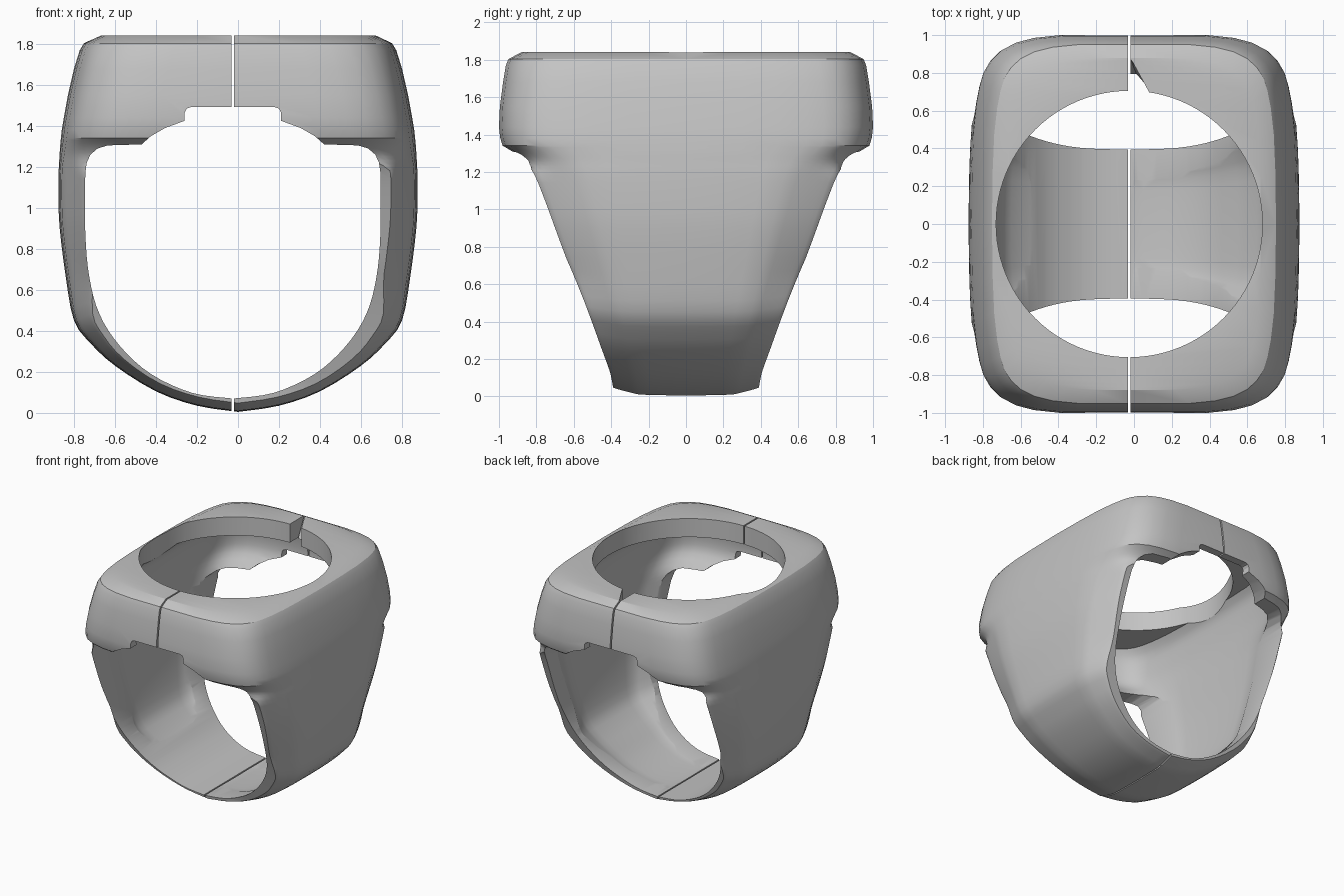
import bpy, bmesh, math
from mathutils import Vector

if "Cube" in bpy.data.objects:
    bpy.data.objects.remove(bpy.data.objects["Cube"])

MID = -0.025  # centre of the bore and of the split

metal = bpy.data.materials.new("grey metal")
metal.use_nodes = True
GREY = (0.55, 0.55, 0.55, 1)
metal.diffuse_color = GREY
metal.node_tree.nodes["Principled BSDF"].inputs["Base Color"].default_value = GREY


def make_object(name, bm):
    bmesh.ops.recalc_face_normals(bm, faces=bm.faces)
    mesh = bpy.data.meshes.new(name)
    bm.to_mesh(mesh)
    bm.free()
    obj = bpy.data.objects.new(name, mesh)
    bpy.context.collection.objects.link(obj)
    mesh.materials.append(metal)
    return obj


def smooth_path(points, steps):
    """Catmull-Rom through the points."""
    pts = [Vector(p) for p in points]
    out = []
    for i in range(len(pts) - 1):
        a, b, c, d = (pts[max(0, min(len(pts) - 1, i + k))] for k in (-1, 0, 1, 2))
        for k in range(steps):
            t = k / steps
            out.append(0.5 * (2 * b + (c - a) * t + (2 * a - 5 * b + 4 * c - d) * t * t
                              + (3 * b - a - 3 * c + d) * t ** 3))
    return out + [pts[-1]]


def ramp(v, lo, hi):
    t = max(0, min(1, (v - lo) / (hi - lo)))
    return t * t * (3 - 2 * t)


# Across the depth: fraction, inset on the head, inset on the shank
section = [(0, 0, 0), (.3, .004, .003), (.5, .012, .008), (.65, .028, .016),
           (.74, .045, .04), (.81, .065, .062), (.87, .10, .08), (.92, .15, .097),
           (.96, .225, .11), (.985, .32, .12), (1, .46, .13)]
section = [(-s, h, k) for s, h, k in reversed(section[1:])] + section


def loft(name, half):
    """Closed body from a half contour of (half width, height, half depth)."""
    rows = half + [Vector((-p.x, p.y, p.z)) for p in reversed(half[:-1])]
    bm = bmesh.new()
    grid = []
    for p in rows:
        inward = (Vector((0, max(p.y, .75))) - Vector((p.x, p.y))).normalized()
        head = ramp(p.y, 1.17, 1.35)
        low = .33 + .67 * ramp(p.y, .1, .7)
        line = []
        for s, h, k in section:
            inset = head * h + (1 - head) * k * low
            line.append(bm.verts.new((p.x + inward.x * inset, s * p.z, p.y + inward.y * inset)))
        grid.append(line)
    n = len(grid)
    for i in range(n):
        a, b = grid[i], grid[(i + 1) % n]
        for j in range(len(section) - 1):
            bm.faces.new((a[j], a[j + 1], b[j + 1], b[j]))
    for end in (0, -1):
        for i in range(n // 2):
            ends = [grid[k][end] for k in (i, i + 1, n - 2 - i, n - 1 - i)]
            bm.faces.new(list(dict.fromkeys(ends)))
    return make_object(name, bm)


# Outer body: crisp head, then lip and tapering shank
head_edge = [Vector(p) for p in (
    (.675, 1.84, .88), (.752, 1.803, .95), (.772, 1.77, .963), (.80, 1.68, .978),
    (.83, 1.55, .995), (.85, 1.44, 1.0), (.86, 1.38, .993))]
shank = smooth_path((
    (.864, 1.34, .98), (.868, 1.30, .915), (.871, 1.25, .855), (.875, 1.18, .808),
    (.876, 1.05, .755), (.87, .90, .70), (.84, .66, .612), (.80, .45, .535),
    (.72, .34, .495), (.60, .23, .455), (.40, .105, .41), (.20, .035, .395),
    (0, .005, .39)), 3)
ring = loft("ring_body", head_edge + shank)


def cut(cutter):
    cutter.hide_render = True
    mod = ring.modifiers.new("cut", 'BOOLEAN')
    mod.operation = 'DIFFERENCE'
    mod.solver = 'EXACT'
    mod.object = cutter
    bpy.ops.object.select_all(action='DESELECT')
    bpy.context.view_layer.objects.active = ring
    ring.select_set(True)
    bpy.ops.object.modifier_apply(modifier=mod.name)
    bpy.data.objects.remove(cutter)


# Hollow inside, leaving thin head walls, a top plate and a narrow rim on the shank
cut(loft("cavity_cutter", smooth_path((
    (.70, 1.69, .91), (.745, 1.62, .925), (.765, 1.50, .935), (.775, 1.40, .91),
    (.78, 1.28, .80), (.78, 1.18, .75), (.78, 1.05, .705), (.775, .90, .65),
    (.75, .66, .565), (.70, .45, .49), (.62, .35, .455), (.51, .262, .425),
    (.37, .165, .385), (.19, .093, .365), (0, .067, .36)), 3)))

# Finger opening: round below, squared shoulders and stepped arch above
lower = smooth_path((
    (0, .07), (.2, .098), (.4, .19), (.55, .325), (.65, .48), (.70, .66), (.72, .88),
    (.72, 1.17)), 4)
upper = [Vector(p) for p in (
    (.713, 1.22), (.695, 1.26), (.66, 1.29), (.61, 1.305), (.445, 1.31), (.40, 1.35),
    (.33, 1.39), (.235, 1.425), (.235, 1.465), (.225, 1.485), (.20, 1.493))]
side = lower + upper
outline = side + [Vector((-p.x, p.y)) for p in reversed(side[1:])]
bm = bmesh.new()
face = bm.faces.new([bm.verts.new((p.x + MID, -1.3, p.y)) for p in outline])
moved = bmesh.ops.extrude_face_region(bm, geom=[face])["geom"]
bmesh.ops.translate(bm, vec=(0, 2.6, 0), verts=[v for v in moved if isinstance(v, bmesh.types.BMVert)])
cut(make_object("finger_cutter", bm))

# Round stone seat through the top
bm = bmesh.new()
bmesh.ops.create_cone(bm, cap_ends=True, segments=96, radius1=.705, radius2=.705, depth=.8)
bmesh.ops.translate(bm, vec=(MID, 0, 1.6), verts=bm.verts)
cut(make_object("seat_cutter", bm))

# Small broken notch at the back of the seat
bm = bmesh.new()
for z, back in ((1.6, .75), (1.88, .89)):
    for x, y in ((MID, back), (.03, .75), (.09, .68), (MID, .6)):
        bm.verts.new((x, y, z))
bmesh.ops.convex_hull(bm, input=bm.verts)
cut(make_object("notch_cutter", bm))

# Thin split into two halves
bm = bmesh.new()
bmesh.ops.create_cube(bm, size=1)
bmesh.ops.scale(bm, vec=(.011, 3, 3), verts=bm.verts)
bmesh.ops.translate(bm, vec=(MID, 0, 1), verts=bm.verts)
cut(make_object("split_cutter", bm))

bpy.ops.object.shade_smooth_by_angle(angle=math.radians(26))
